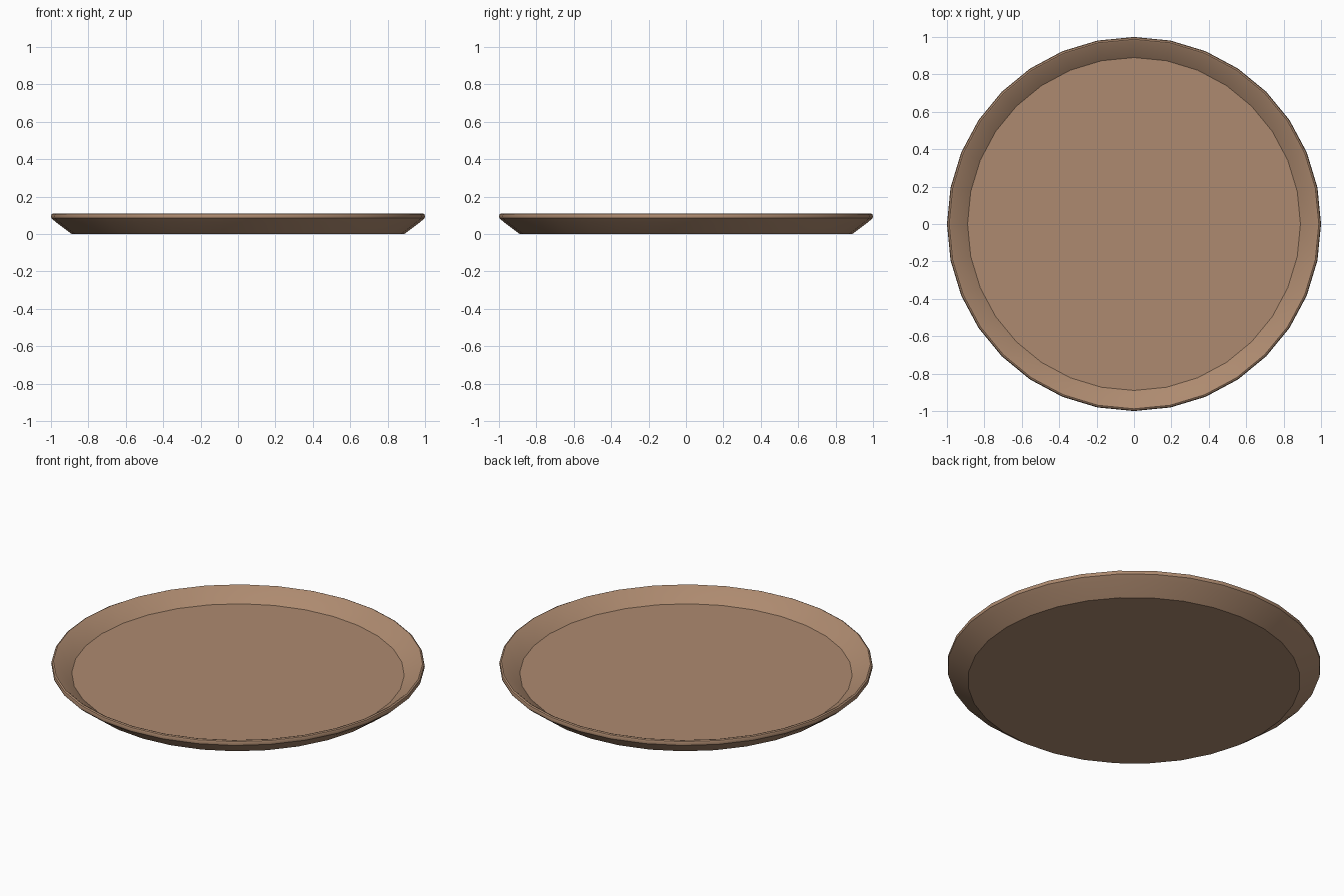
import bpy, bmesh, math

if "Cube" in bpy.data.objects:
    bpy.data.objects.remove(bpy.data.objects["Cube"])

SIDES = 32

# Cross-section (radius, z): underside, outer wall, rolled rim, inner wall, floor
PROFILE = [(0.89, 0.0), (0.975, 0.064), (0.998, 0.084), (1.0, 0.095),
           (0.996, 0.106), (0.988, 0.11), (0.979, 0.107), (0.89, 0.041)]

# Tray: stacked rings joined into walls, capped above and below
bm = bmesh.new()
rings = []
for r, z in PROFILE:
    rings.append([bm.verts.new((r * math.cos(2 * math.pi * i / SIDES),
                                r * math.sin(2 * math.pi * i / SIDES), z))
                  for i in range(SIDES)])
for a, b in zip(rings, rings[1:]):
    for i in range(SIDES):
        j = (i + 1) % SIDES
        bm.faces.new((a[i], a[j], b[j], b[i]))
bm.faces.new(rings[0][::-1])
bm.faces.new(rings[-1])
bmesh.ops.recalc_face_normals(bm, faces=bm.faces)

mesh = bpy.data.meshes.new("round_tray")
bm.to_mesh(mesh)
bm.free()
tray = bpy.data.objects.new("round_tray", mesh)
bpy.context.collection.objects.link(tray)

# Brown finish
mat = bpy.data.materials.new("brown")
mat.diffuse_color = (0.42, 0.255, 0.16, 1)
mat.use_nodes = True
mat.node_tree.nodes["Principled BSDF"].inputs["Base Color"].default_value = mat.diffuse_color
mesh.materials.append(mat)

# Smooth walls and rim, crisp floor edges
bpy.context.view_layer.objects.active = tray
tray.select_set(True)
bpy.ops.object.shade_smooth_by_angle(angle=math.radians(35))
